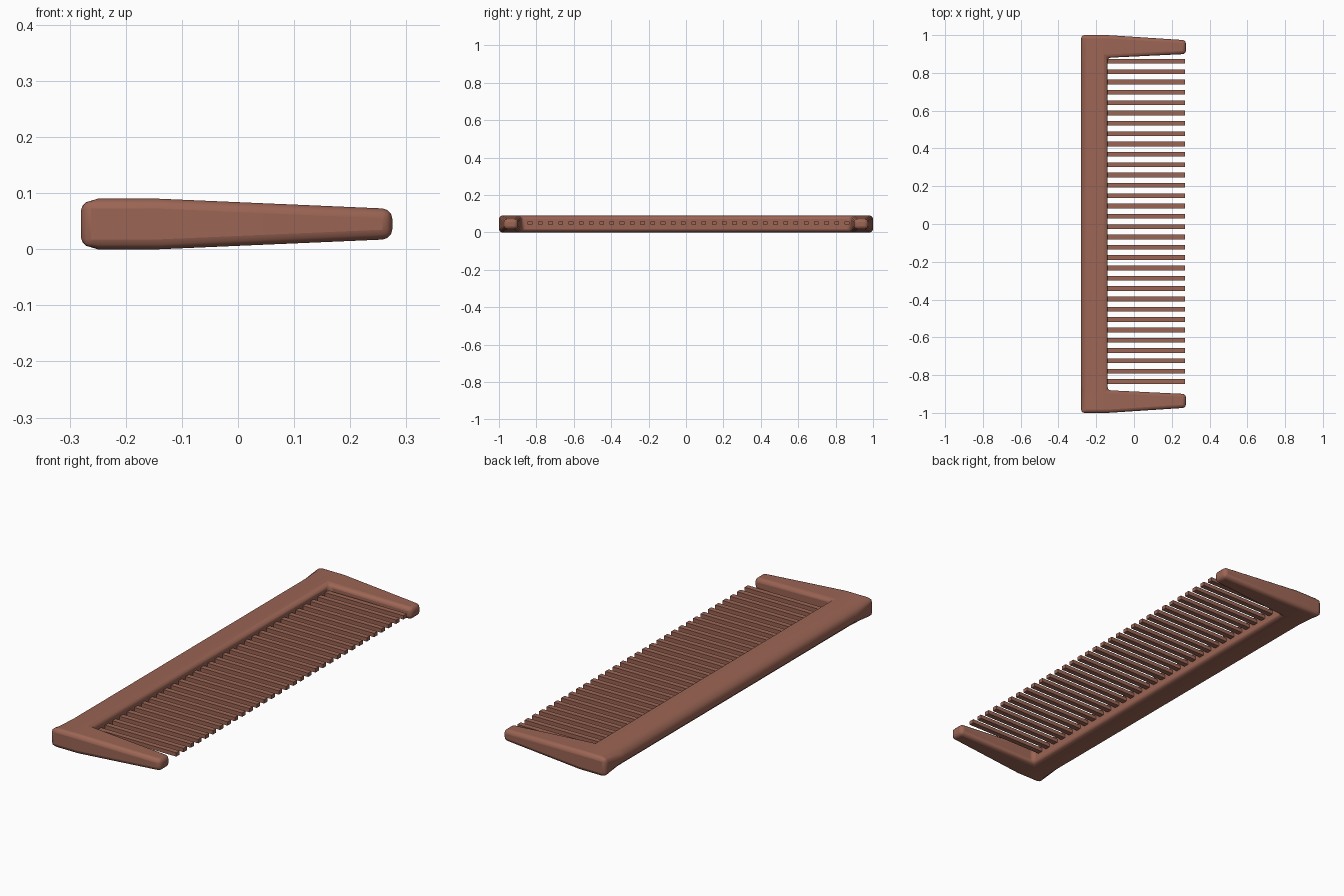
import bpy, bmesh, math

if "Cube" in bpy.data.objects:
    bpy.data.objects.remove(bpy.data.objects["Cube"])

mat = bpy.data.materials.new("brown")
mat.diffuse_color = (0.33, 0.13, 0.09, 1)
mat.use_nodes = True
mat.node_tree.nodes["Principled BSDF"].inputs["Base Color"].default_value = mat.diffuse_color


def make_object(name, bm):
    bmesh.ops.recalc_face_normals(bm, faces=bm.faces)
    me = bpy.data.meshes.new(name)
    bm.to_mesh(me)
    bm.free()
    ob = bpy.data.objects.new(name, me)
    bpy.context.collection.objects.link(ob)
    me.materials.append(mat)
    return ob


# Frame: half outline (x, y, half thickness), mirrored in y and z about mid height
MID = 0.045
pts = {
    "back": (-0.28, 1.0, 0.045), "crease_end": (-0.25, 1.0, 0.045),
    "bend": (-0.14, 1.0, 0.045), "tip_out": (0.275, 0.973, 0.027),
    "tip_in": (0.275, 0.90, 0.027), "inner": (-0.14, 0.88, 0.045),
    "crease": (-0.25, 0.87, 0.045), "edge": (-0.28, 0.87, 0.018),
}
bm = bmesh.new()
V = {(n, s, t): bm.verts.new((x, s * y, MID + t * h))
     for n, (x, y, h) in pts.items() for s in (-1, 1) for t in (-1, 1)}
caps = [("back", "crease_end", "crease", "edge"),
        ("crease_end", "bend", "inner", "crease"),
        ("bend", "tip_out", "tip_in", "inner")]
walls = [("edge", "back"), ("back", "crease_end"), ("crease_end", "bend"),
         ("bend", "tip_out"), ("tip_out", "tip_in"), ("tip_in", "inner")]
for s in (-1, 1):
    for t in (-1, 1):
        for c in caps:
            bm.faces.new([V[n, s, t] for n in c])
    for a, b in walls:
        bm.faces.new([V[a, s, -1], V[b, s, -1], V[b, s, 1], V[a, s, 1]])
# Spine strips between the two ends
for t in (-1, 1):
    for a, b in (("edge", "crease"), ("crease", "inner")):
        bm.faces.new([V[a, -1, t], V[b, -1, t], V[b, 1, t], V[a, 1, t]])
for n in ("edge", "inner"):
    bm.faces.new([V[n, -1, -1], V[n, 1, -1], V[n, 1, 1], V[n, -1, 1]])
frame = make_object("comb_frame", bm)
bev = frame.modifiers.new("rounding", 'BEVEL')
bev.width = 0.018
bev.segments = 3
bev.limit_method = 'ANGLE'
bev.angle_limit = math.radians(50)
bpy.context.view_layer.objects.active = frame
frame.select_set(True)
bpy.ops.object.shade_smooth_by_angle(angle=math.radians(35))

# Teeth: evenly spaced thin bars set into the spine
bm = bmesh.new()
for i in range(32):
    y = 0.861 - i * 1.695 / 31
    res = bmesh.ops.create_cube(bm, size=1)
    for v in res["verts"]:
        v.co = (0.055 + v.co.x * 0.43, y + v.co.y * 0.025, 0.05 + v.co.z * 0.018)
make_object("comb_teeth", bm)
